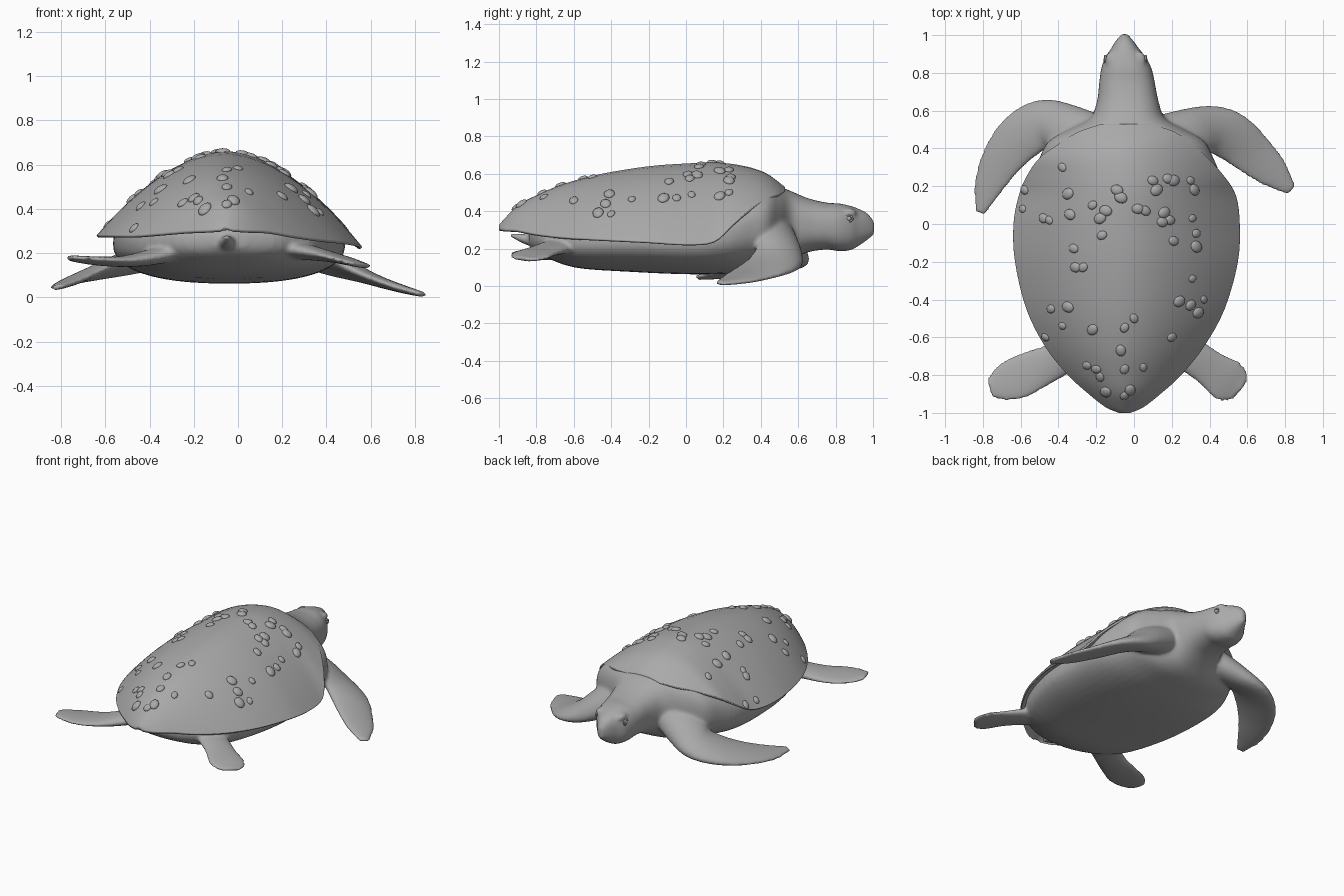
import bpy, bmesh, math, random
from mathutils import Vector, Matrix
from mathutils.bvhtree import BVHTree

random.seed(4)
if "Cube" in bpy.data.objects:
    bpy.data.objects.remove(bpy.data.objects["Cube"], do_unlink=True)

grey = bpy.data.materials.new("plain grey")
grey.use_nodes = True
grey.diffuse_color = (0.4, 0.4, 0.4, 1)
grey.node_tree.nodes["Principled BSDF"].inputs["Base Color"].default_value = (0.4, 0.4, 0.4, 1)


def spline(rows, steps=4):
    """Smooth curve through rows of numbers (Catmull-Rom)."""
    out = []
    last = len(rows) - 1
    for i in range(last):
        a, b, c, d = rows[max(i - 1, 0)], rows[i], rows[i + 1], rows[min(i + 2, last)]
        for s in range(steps):
            t = s / steps
            out.append([q + 0.5 * t * (r - p + t * (2 * p - 5 * q + 4 * r - e
                        + t * (3 * (q - r) + e - p)))
                        for p, q, r, e in zip(a, b, c, d)])
    out.append(list(rows[-1]))
    return out


def loft(bm, rings):
    """Skin a list of closed rings and cap both ends."""
    loops = [[bm.verts.new(p) for p in ring] for ring in rings]
    for a, b in zip(loops, loops[1:]):
        for i in range(len(a)):
            j = (i + 1) % len(a)
            bm.faces.new((a[i], a[j], b[j], b[i]))
    bm.faces.new(loops[0])
    bm.faces.new(loops[-1])


def oval(centre, across, up, sides=28, square=2.0):
    """Ellipse ring; a larger square value gives fuller corners."""
    ring = []
    for k in range(sides):
        c, s = math.cos(k * math.tau / sides), math.sin(k * math.tau / sides)
        ring.append(centre + across * math.copysign(abs(c) ** (2 / square), c)
                    + up * math.copysign(abs(s) ** (2 / square), s))
    return ring


def limb(bm, rows, side, root_pitch, tip_pitch):
    """Flat paddle along a path of x, y, z, half chord, half thickness."""
    pts = spline(rows)
    rings = []
    for i, (x, y, z, chord, thick) in enumerate(pts):
        ahead, behind = pts[min(i + 1, len(pts) - 1)], pts[max(i - 1, 0)]
        along = Vector(ahead[:3]) - Vector(behind[:3])
        along.normalize()
        flat = Vector((-along.y, along.x, 0)).normalized() * side
        pitch = root_pitch + (tip_pitch - root_pitch) * i / (len(pts) - 1)
        across = flat - Vector((0, 0, pitch))
        up = along.cross(across).normalized()
        rings.append(oval(Vector((x, y, z)), across * chord, up * thick))
    loft(bm, rings)


def finish(bm, name):
    bmesh.ops.recalc_face_normals(bm, faces=bm.faces[:])
    for face in bm.faces:
        face.smooth = True
    mesh = bpy.data.meshes.new(name)
    bm.to_mesh(mesh)
    bm.free()
    mesh.materials.append(grey)
    obj = bpy.data.objects.new(name, mesh)
    bpy.context.collection.objects.link(obj)
    return obj


# Belly, neck and head in one loft: y, centre x, half width, bottom, top
trunk = [
    (-0.84, -0.04, 0.08, 0.22, 0.3), (-0.78, -0.04, 0.25, 0.17, 0.34),
    (-0.6, -0.04, 0.41, 0.1, 0.38), (-0.3, -0.04, 0.51, 0.076, 0.42),
    (0, -0.04, 0.525, 0.063, 0.42), (0.2, -0.04, 0.515, 0.065, 0.46),
    (0.35, -0.04, 0.46, 0.078, 0.525), (0.44, -0.04, 0.41, 0.09, 0.54),
    (0.5, -0.04, 0.31, 0.11, 0.53), (0.56, -0.035, 0.2, 0.14, 0.508),
    (0.65, -0.033, 0.163, 0.18, 0.47), (0.75, -0.037, 0.147, 0.195, 0.446),
    (0.82, -0.04, 0.134, 0.186, 0.441), (0.88, -0.045, 0.11, 0.192, 0.428),
    (0.92, -0.047, 0.08, 0.213, 0.414), (0.97, -0.05, 0.046, 0.247, 0.388),
    (1.006, -0.05, 0.015, 0.275, 0.345),
]
body = bmesh.new()
loft(body, [oval(Vector((cx, y, (lo + hi) / 2)), Vector((half, 0, 0)),
                 Vector((0, 0, (hi - lo) / 2)), 48, 2.4)
            for y, cx, half, lo, hi in spline(trunk)])

# Brow ridges above the eyes
for side in (1, -1):
    bmesh.ops.create_uvsphere(body, u_segments=16, v_segments=10, radius=1,
                              matrix=Matrix.Translation((-0.045 + side * 0.078, 0.87, 0.392))
                              @ Matrix.Diagonal((0.03, 0.045, 0.024, 1)))

# Front flippers
limb(body, [
    (0.15, 0.45, 0.3, 0.12, 0.1), (0.3, 0.49, 0.23, 0.12, 0.08),
    (0.42, 0.5, 0.165, 0.125, 0.055), (0.52, 0.46, 0.12, 0.13, 0.038),
    (0.63, 0.37, 0.075, 0.115, 0.026), (0.74, 0.27, 0.039, 0.088, 0.019),
    (0.835, 0.178, 0.013, 0.03, 0.012)], 1, 0.5, 0.15)
limb(body, [
    (-0.2, 0.45, 0.3, 0.12, 0.1), (-0.35, 0.51, 0.23, 0.12, 0.08),
    (-0.48, 0.53, 0.17, 0.128, 0.055), (-0.6, 0.46, 0.13, 0.13, 0.038),
    (-0.7, 0.34, 0.095, 0.11, 0.026), (-0.77, 0.2, 0.065, 0.08, 0.019),
    (-0.815, 0.058, 0.045, 0.028, 0.012)], -1, 0.45, 0.2)

# Rear flippers
limb(body, [
    (0.15, -0.6, 0.23, 0.1, 0.05), (0.31, -0.7, 0.205, 0.096, 0.036),
    (0.41, -0.77, 0.185, 0.1, 0.025), (0.49, -0.825, 0.165, 0.118, 0.019),
    (0.54, -0.86, 0.15, 0.1, 0.014), (0.565, -0.88, 0.145, 0.065, 0.012)], 1, 0.1, 0.1)
limb(body, [
    (-0.2, -0.6, 0.23, 0.1, 0.05), (-0.4, -0.715, 0.18, 0.095, 0.036),
    (-0.52, -0.77, 0.163, 0.108, 0.025), (-0.63, -0.82, 0.165, 0.115, 0.019),
    (-0.72, -0.855, 0.173, 0.085, 0.014), (-0.765, -0.87, 0.18, 0.05, 0.012)], -1, 0.05, 0.05)

# Short tail
limb(body, [(-0.05, -0.72, 0.24, 0.08, 0.06), (-0.05, -0.85, 0.25, 0.04, 0.03),
            (-0.05, -0.94, 0.275, 0.012, 0.01)], 1, 0, 0)

# Blend the skin into one smooth surface
skin = finish(body, "body")
remesh = skin.modifiers.new("blend", 'REMESH')
remesh.mode = 'VOXEL'
remesh.voxel_size = 0.011
remesh.use_smooth_shade = True
relax = skin.modifiers.new("relax", 'SMOOTH')
relax.factor = 0.5
relax.iterations = 6

# Shell: y, left edge, right edge, left rim height, right rim height, crown
carapace = [
    (-1.0, -0.08, -0.02, 0.31, 0.31, 0.325), (-0.97, -0.15, 0.05, 0.305, 0.305, 0.36),
    (-0.9, -0.24, 0.14, 0.3, 0.3, 0.43), (-0.8, -0.35, 0.25, 0.29, 0.28, 0.485),
    (-0.65, -0.47, 0.37, 0.28, 0.262, 0.547), (-0.45, -0.57, 0.48, 0.28, 0.25, 0.6),
    (-0.2, -0.63, 0.55, 0.28, 0.237, 0.64), (0, -0.638, 0.56, 0.28, 0.225, 0.655),
    (0.15, -0.61, 0.54, 0.295, 0.24, 0.66), (0.25, -0.57, 0.48, 0.35, 0.33, 0.652),
    (0.35, -0.5, 0.39, 0.42, 0.415, 0.632), (0.43, -0.39, 0.3, 0.465, 0.465, 0.602),
    (0.49, -0.29, 0.21, 0.49, 0.49, 0.56), (0.53, -0.17, 0.08, 0.508, 0.508, 0.528),
]


def shell_ring(y, left, right, rim_l, rim_r, crown, n=28):
    mid, half = (left + right) / 2, (right - left) / 2
    rise = crown - (rim_l + rim_r) / 2
    ring = []
    for k in range(n + 1):
        u = math.sin(math.pi * (k / n - 0.5))
        rim = rim_l + (rim_r - rim_l) * (u + 1) / 2
        ring.append((mid + u * half, y, rim + rise * (1 - abs(u) ** 1.83)))
    for k in range(n + 1):
        u = 0.985 * math.sin(math.pi * (0.5 - k / n))
        rim = rim_l + (rim_r - rim_l) * (u + 1) / 2
        ring.append((mid + u * half, y, rim - 0.014 + rise * 0.5 * (1 - u * u)))
    return ring


shell = bmesh.new()
loft(shell, [shell_ring(*row) for row in spline(carapace)])
bmesh.ops.recalc_face_normals(shell, faces=shell.faces[:])
surface = BVHTree.FromBMesh(shell)
finish(shell, "shell")

# Barnacles scattered over the shell: x, y
spots = [
    (-.38, .3), (-.58, .18), (-.59, .08), (-.35, .16), (-.34, .05), (-.48, .03), (-.45, .02),
    (-.22, .1), (-.18, .03), (-.15, .07), (-.17, -.06), (-.09, .18), (-.07, .14), (.02, .08),
    (.06, .07), (.1, .23), (.12, .18), (.18, .24), (.21, .23), (.16, .06), (.19, .02),
    (.15, .01), (.3, .23), (.32, .18), (.31, .03), (.33, -.05), (.21, -.09), (.33, -.12),
    (-.32, -.13), (-.31, -.23), (-.27, -.23), (-.44, -.45), (-.35, -.44), (-.38, -.54),
    (-.22, -.56), (-.05, -.55), (0, -.5), (.31, -.29), (.24, -.41), (.3, -.43), (.37, -.4),
    (.34, -.47), (.2, -.6), (-.07, -.67), (-.25, -.75), (-.2, -.77), (-.18, -.81),
    (-.05, -.77), (.05, -.76), (-.02, -.88), (-.05, -.91), (-.15, -.89), (-.47, -.6),
]
growths = bmesh.new()
for x, y in spots:
    hit, normal, _, _ = surface.ray_cast(Vector((x, y, 2)), Vector((0, 0, -1)))
    if hit:
        size = random.uniform(0.022, 0.034)
        turn = normal.to_track_quat('Z', 'Y').to_matrix().to_4x4()
        shape = Matrix.Diagonal((size * 0.9, size * 1.1, size * 0.5, 1))
        spin = Matrix.Rotation(random.uniform(-0.6, 0.6), 4, 'Z')
        bmesh.ops.create_uvsphere(growths, u_segments=14, v_segments=8, radius=1,
                                  matrix=Matrix.Translation(hit) @ turn @ spin @ shape)
finish(growths, "barnacles")

# Eyes, each a ball within a raised lid
for side, label in ((1, "left_eye"), (-1, "right_eye")):
    eye = bmesh.new()
    place = Matrix.Translation((-0.045 + side * 0.103, 0.87, 0.36))
    bmesh.ops.create_uvsphere(eye, u_segments=16, v_segments=10, radius=0.014, matrix=place)
    lid = [oval(Vector((0.004 * side, math.cos(a) * 0.02, math.sin(a) * 0.016)),
                Vector((0.006, 0, 0)),
                Vector((0, math.cos(a), math.sin(a))) * 0.005, 8)
           for a in (k * math.tau / 20 for k in range(21))]
    loft(eye, [[place @ p for p in ring] for ring in lid])
    finish(eye, label)
